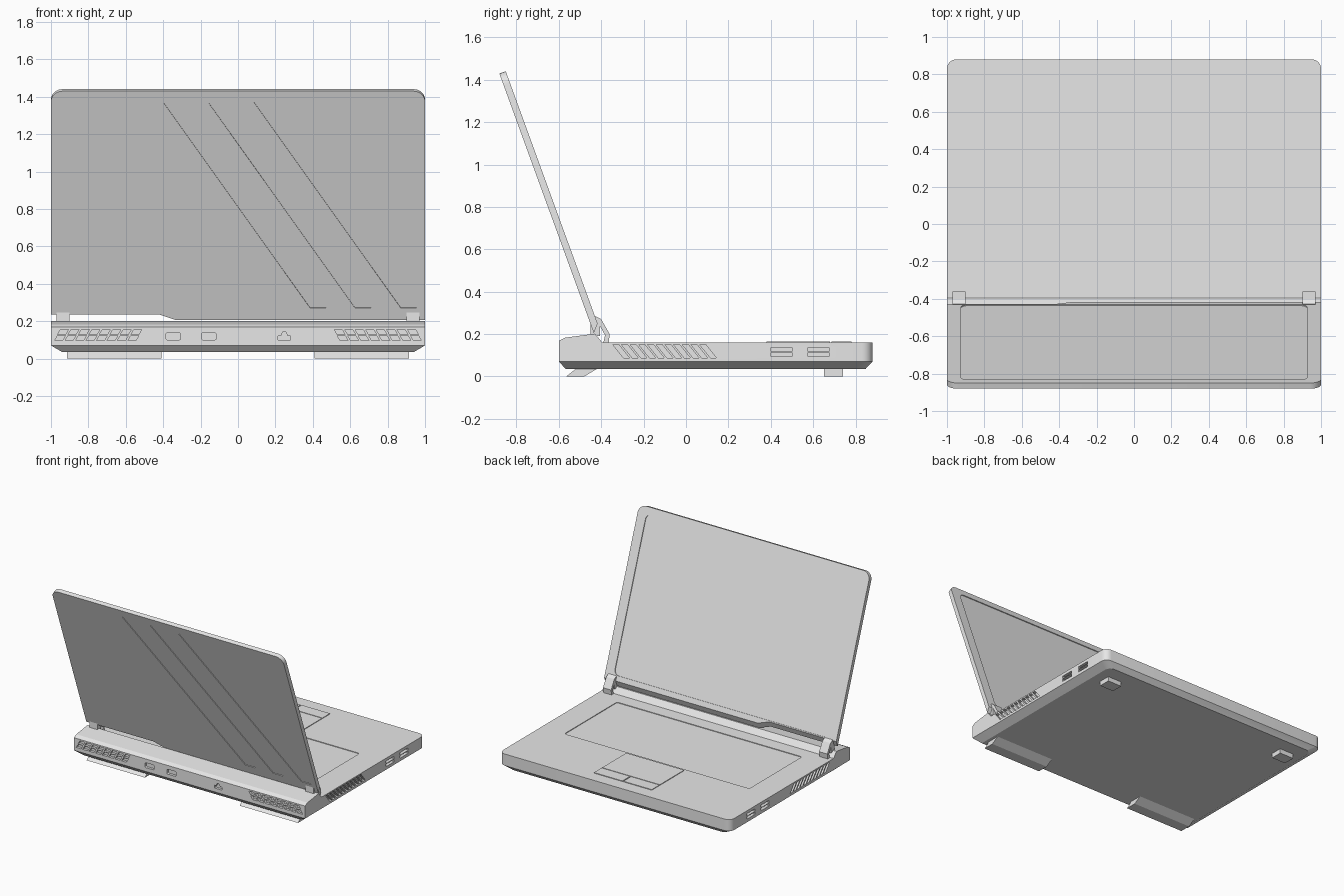
import bpy, bmesh, math
from mathutils import Vector

if "Cube" in bpy.data.objects:
    bpy.data.objects.remove(bpy.data.objects["Cube"])

grey = bpy.data.materials.new("plain_grey")
grey.diffuse_color = (0.8, 0.8, 0.8, 1)
grey.use_nodes = True
grey.node_tree.nodes["Principled BSDF"].inputs["Base Color"].default_value = grey.diffuse_color

# Local (a, b, depth) to world mappings
def flat(a, b, c): return Vector((a, b, c))        # outline on the ground plane
def side(a, b, c): return Vector((c, a, b))        # y-z outline along x
def rear(a, b, c): return Vector((a, c, b))        # x-z outline along y
TILT = math.radians(20)
UP = Vector((0, -math.sin(TILT), math.cos(TILT)))
OUT = Vector((0, math.cos(TILT), math.sin(TILT)))
def lid_frame(a, b, c):                            # outline on the tilted lid
    return Vector((a, -0.435, 0.205)) + UP * b + OUT * c


def prism(bm, pts, c0, c1, frame):
    lo = [bm.verts.new(frame(a, b, c0)) for a, b in pts]
    hi = [bm.verts.new(frame(a, b, c1)) for a, b in pts]
    bm.faces.new(lo)
    bm.faces.new(hi)
    n = len(pts)
    for i in range(n):
        j = (i + 1) % n
        bm.faces.new((lo[i], lo[j], hi[j], hi[i]))


def finish(bm, name):
    bmesh.ops.recalc_face_normals(bm, faces=bm.faces)
    me = bpy.data.meshes.new(name)
    bm.to_mesh(me)
    bm.free()
    me.materials.append(grey)
    ob = bpy.data.objects.new(name, me)
    bpy.context.collection.objects.link(ob)
    return ob


def solid(name, pts, c0, c1, frame):
    bm = bmesh.new()
    prism(bm, pts, c0, c1, frame)
    return finish(bm, name)


def activate(ob):
    bpy.ops.object.select_all(action='DESELECT')
    ob.select_set(True)
    bpy.context.view_layer.objects.active = ob


def cut(target, bm):
    cutter = finish(bm, "cutter")
    cutter.hide_render = True
    mod = target.modifiers.new("cut", 'BOOLEAN')
    mod.operation, mod.solver, mod.object = 'DIFFERENCE', 'EXACT', cutter
    activate(target)
    bpy.ops.object.modifier_apply(modifier=mod.name)
    bpy.data.objects.remove(cutter, do_unlink=True)


def rect(a0, b0, a1, b1):
    return [(a0, b0), (a1, b0), (a1, b1), (a0, b1)]


def arc(cx, cy, r, start, steps=6):
    return [(cx + r * math.cos(math.radians(start + 90 * i / steps)),
             cy + r * math.sin(math.radians(start + 90 * i / steps))) for i in range(steps + 1)]


def round_rect(a0, b0, a1, b1, r):
    return (arc(a1 - r, b1 - r, r, 0) + arc(a0 + r, b1 - r, r, 90)
            + arc(a0 + r, b0 + r, r, 180) + arc(a1 - r, b0 + r, r, 270))


# Base: rounded front corners, bevelled underside
R = 0.05
outline = [(-1, -0.6), (1, -0.6)] + arc(1 - R, 0.88 - R, R, 0) + arc(-1 + R, 0.88 - R, R, 90)
bm = bmesh.new()
rings = []
for z, sx, sy in ((0.035, 0.94, 0.955), (0.07, 1, 1), (0.16, 1, 1)):
    rings.append([bm.verts.new((x * sx, 0.14 + (y - 0.14) * sy, z)) for x, y in outline])
bm.faces.new(rings[0])
bm.faces.new(rings[-1])
for a, b in zip(rings, rings[1:]):
    for i in range(len(a)):
        j = (i + 1) % len(a)
        bm.faces.new((a[i], a[j], b[j], b[i]))
base = finish(bm, "base")

# Openings in the base: vents, ports and keyboard well
bm = bmesh.new()
prism(bm, round_rect(-0.8, -0.29, 0.8, 0.36, 0.015), 0.155, 0.2, flat)
for s in (-1, 1):
    for k in range(11):                            # slanted side vents
        y = -0.345 + k * 0.041
        prism(bm, [(y, 0.15), (y + 0.028, 0.15), (y + 0.078, 0.088), (y + 0.05, 0.088)],
              s * 0.975, s * 1.05, side)
    for y in (0.4, 0.575):                         # paired side ports
        for z in (0.094, 0.118):
            prism(bm, rect(y, z, y + 0.1, z + 0.019), s * 0.975, s * 1.05, side)
    for z0, z1, shift in ((0.097, 0.124, 0), (0.13, 0.156, 0.016)):
        for k in range(8):                         # two rows of rear vents
            x = -0.98 + k * 0.056 + shift
            pts = [(x, z0), (x + 0.042, z0), (x + 0.058, z1), (x + 0.016, z1)]
            prism(bm, [(-s * a, b) for a, b in pts], -0.65, -0.58, rear)
for x in (-0.385, -0.195):                         # rear video ports
    prism(bm, round_rect(x, 0.1, x + 0.078, 0.138, 0.008), -0.65, -0.58, rear)
prism(bm, [(0.215, 0.1), (0.28, 0.1), (0.28, 0.122), (0.264, 0.122), (0.256, 0.142),
           (0.239, 0.142), (0.231, 0.122), (0.215, 0.122)], -0.65, -0.58, rear)
cut(base, bm)

# Raised ridge along the rear
solid("rear_ridge", [(-0.6, 0.16), (-0.6, 0.168), (-0.57, 0.183), (-0.43, 0.202), (-0.395, 0.16)],
      -1, 1, side)

# Trackpad and its two buttons
solid("trackpad", rect(-0.25, 0.38, 0.25, 0.68), 0.16, 0.165, flat)
for s, name in ((-1, "right"), (1, "left")):
    solid(name + "_trackpad_button", rect(s * 0.004, 0.686, s * 0.25, 0.78), 0.16, 0.165, flat)

# Lid with stepped, chamfered lower edge
L, T, RL = 1.303, 0.032, 0.06
shape = ([(-1, 0.032), (-0.42, 0.032), (-0.33, 0), (1, 0)]
         + arc(1 - RL, L - RL, RL, 0) + arc(-1 + RL, L - RL, RL, 90))
def lid_chamfer(a, b, c):
    return lid_frame(a, b + (0.035 if c > 0 and b < 0.1 else 0), c)
lid = solid("lid", shape, 0, T, lid_chamfer)

# Screen recess and the three diagonal grooves on the lid back
bm = bmesh.new()
prism(bm, round_rect(-0.925, 0.075, 0.925, 1.25, 0.04), T - 0.006, T + 0.05, lid_frame)
W = 0.008
for x in (-0.4, -0.16, 0.085):
    prism(bm, [(x, 1.24), (x + W, 1.24), (x + 0.785 + W, 0.07 + W), (x + 0.87, 0.07 + W),
               (x + 0.87, 0.07), (x + 0.785, 0.07)], -0.05, 0.005, lid_frame)
cut(lid, bm)

# Hinge straps
strap = [(-0.44, 0.262), (-0.428, 0.285), (-0.4, 0.27), (-0.36, 0.2), (-0.365, 0.158),
         (-0.39, 0.158), (-0.382, 0.195), (-0.412, 0.25)]
# Rear and front feet
rear_foot = [(-0.565, 0), (-0.48, 0), (-0.42, 0.036), (-0.52, 0.036)]
for s, name in ((-1, "right"), (1, "left")):
    solid(name + "_hinge", strap, s * 0.9, s * 0.97, side)
    solid(name + "_hinge_pin", rect(-0.45, 0.19, -0.405, 0.262), s * 0.9, s * 0.97, side)
    solid(name + "_rear_foot", rear_foot, s * 0.41, s * 0.915, side)
    solid(name + "_front_foot", rect(0.65, 0, 0.74, 0.036), s * 0.74, s * 0.86, side)

for ob in (base, lid):
    activate(ob)
    bpy.ops.object.shade_smooth_by_angle(angle=math.radians(25))
